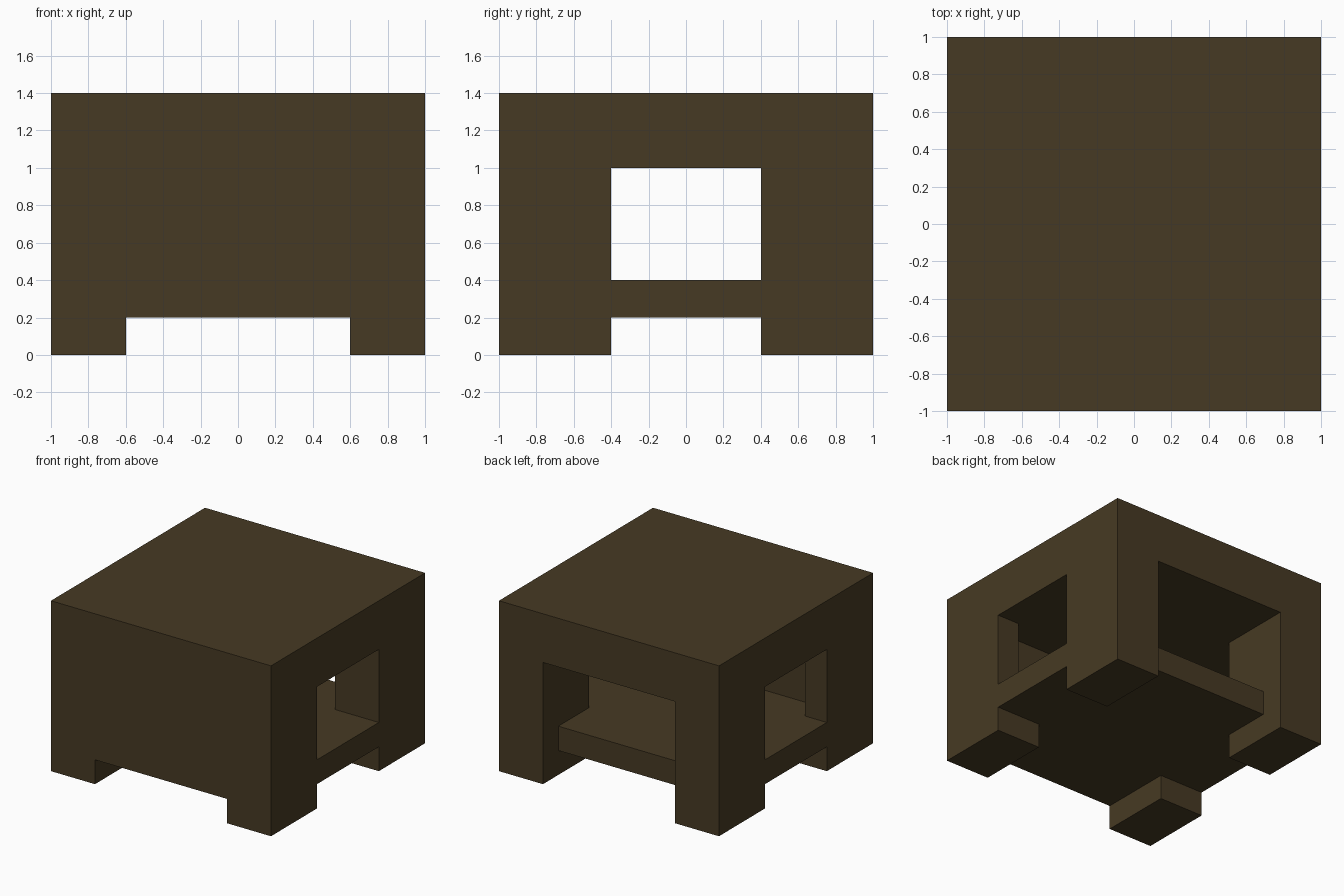
import bpy

default = bpy.data.objects.get("Cube")
if default:
    bpy.data.objects.remove(default, do_unlink=True)

# Dark wood, the only colour
wood = bpy.data.materials.new("dark_wood")
colour = (0.062, 0.042, 0.017, 1)
wood.diffuse_color = colour
wood.use_nodes = True
shader = next(n for n in wood.node_tree.nodes if n.type == 'BSDF_PRINCIPLED')
shader.inputs["Base Color"].default_value = colour
shader.inputs["Roughness"].default_value = 0.8


def box(name, half_x, y0, y1, z0, z1):
    """Box symmetric in x, spanning the given y and z ranges."""
    bpy.ops.mesh.primitive_cube_add(size=1, location=(0, (y0 + y1) / 2, (z0 + z1) / 2))
    obj = bpy.context.object
    obj.name = name
    obj.scale = (2 * half_x, y1 - y0, z1 - z0)
    bpy.ops.object.transform_apply(location=True, rotation=False, scale=True)
    obj.data.materials.append(wood)
    return obj


def carve(body, name, *extents):
    """Cut a box out of the body and discard the cutter."""
    cutter = box(name, *extents)
    cutter.hide_render = True
    mod = body.modifiers.new(name, 'BOOLEAN')
    mod.operation = 'DIFFERENCE'
    mod.solver = 'EXACT'
    mod.object = cutter
    bpy.context.view_layer.objects.active = body
    bpy.ops.object.modifier_apply(modifier=name)
    bpy.data.objects.remove(cutter, do_unlink=True)


# Solid cabinet block
cabinet = box("cabinet", 1, -1, 1, 0, 1.4)

# Openings: half width, y range, z range
carve(cabinet, "side_windows", 1.2, -0.4, 0.4, 0.4, 1.0)
carve(cabinet, "front_recess", 0.8, -0.6, 0.2, 0.4, 1.0)
carve(cabinet, "back_opening", 0.6, 0.0, 1.2, 0.4, 1.0)
carve(cabinet, "shelf_setback", 0.6, 0.8, 1.2, -0.2, 0.7)

# Gaps below the shelf that leave four feet
carve(cabinet, "foot_gap_lengthwise", 0.6, -1.2, 1.2, -0.2, 0.2)
carve(cabinet, "foot_gap_crosswise", 1.2, -0.4, 0.4, -0.2, 0.2)
